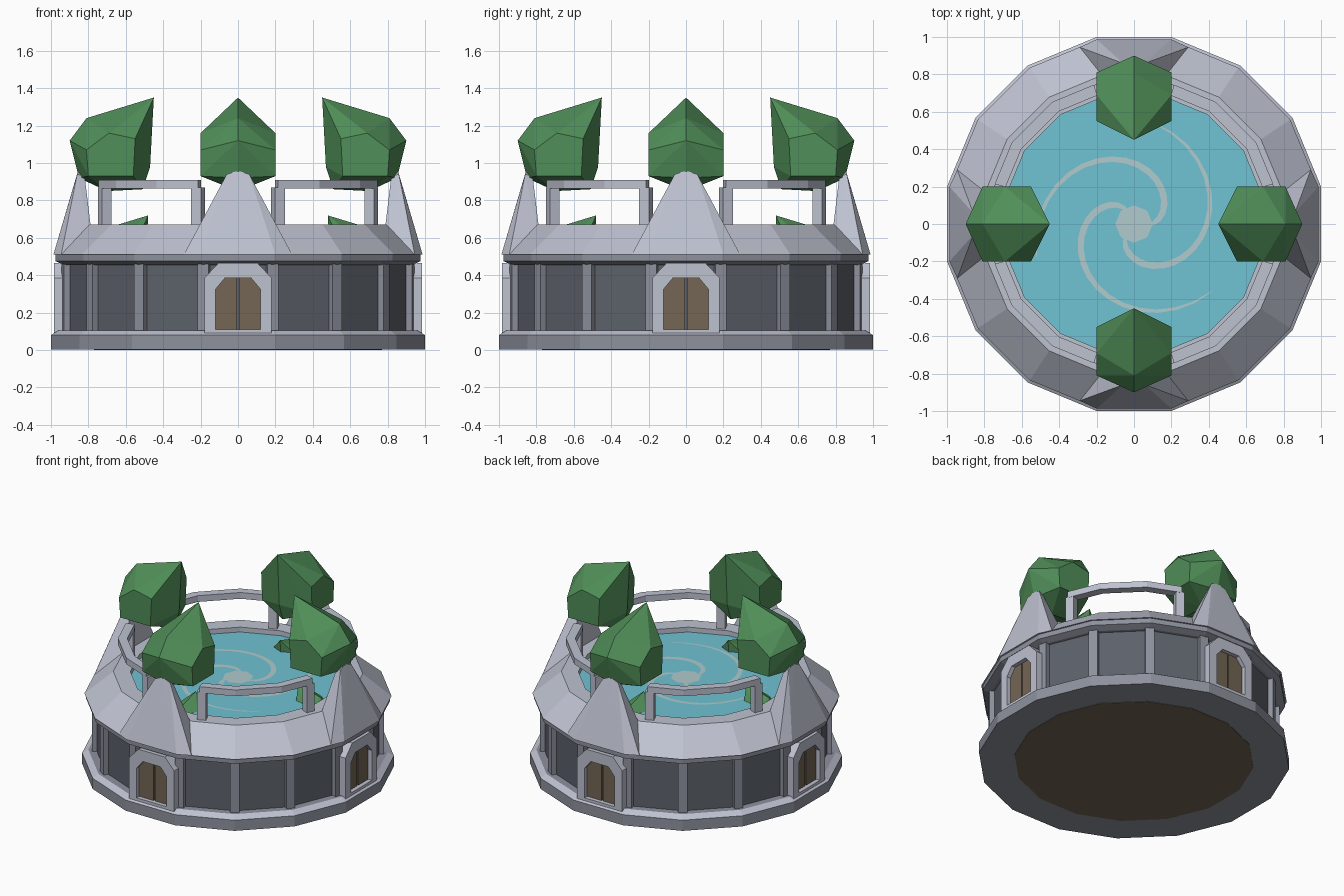
import bpy, bmesh
from math import sin, cos, tan, pi, radians
from mathutils import Matrix, Vector

if "Cube" in bpy.data.objects:
    bpy.data.objects.remove(bpy.data.objects["Cube"])

SIDES = 16
STEP = 2 * pi / SIDES


def material(name, r, g, b):
    col = [(c / 255 / 12.92 if c < 11 else ((c / 255 + .055) / 1.055) ** 2.4) for c in (r, g, b)] + [1]
    m = bpy.data.materials.new(name)
    m.use_nodes = True
    m.diffuse_color = col
    m.node_tree.nodes["Principled BSDF"].inputs["Base Color"].default_value = col
    return m


LIGHT = material("light_stone", 190, 194, 208)
MID = material("mid_stone", 142, 146, 158)
DARK = material("dark_wall", 92, 97, 106)
WOOD = material("brown_wood", 115, 102, 84)
WATER = material("water_blue", 112, 194, 212)
FOAM = material("pale_foam", 176, 203, 205)
LEAF = material("leaf_green", 80, 142, 88)


def finish(name, bm, *mats, turn=0.0):
    bmesh.ops.recalc_face_normals(bm, faces=bm.faces)
    bm.transform(Matrix.Rotation(turn, 4, 'Z'))
    me = bpy.data.meshes.new(name)
    bm.to_mesh(me)
    bm.free()
    for m in mats:
        me.materials.append(m)
    ob = bpy.data.objects.new(name, me)
    bpy.context.collection.objects.link(ob)
    return ob


def corner(apothem, k, z):
    """Corner k of the regular outline, flat sides facing the axes."""
    a = (k + .5) * STEP
    r = apothem / cos(STEP / 2)
    return Vector((r * cos(a), r * sin(a), z))


def lathe(name, profile, mats, rule=None):
    """Closed profile of (apothem, z) turned about z; rule picks a slot per strip."""
    bm = bmesh.new()
    rings = [[bm.verts.new(corner(a, k, z)) for k in range(SIDES)] for a, z in profile]
    for i, ring in enumerate(rings):
        nxt = rings[(i + 1) % len(rings)]
        for k in range(SIDES):
            j = (k + 1) % SIDES
            f = bm.faces.new((ring[k], ring[j], nxt[j], nxt[k]))
            f.material_index = rule(i) if rule else 0
    return finish(name, bm, *mats)


def disc(name, apothem, z0, z1, mat):
    bm = bmesh.new()
    low, top = [[bm.verts.new(corner(apothem, k, z)) for k in range(SIDES)] for z in (z0, z1)]
    bm.faces.new(low)
    bm.faces.new(top)
    for k in range(SIDES):
        j = (k + 1) % SIDES
        bm.faces.new((low[k], low[j], top[j], top[k]))
    return finish(name, bm, mat)


def hull(name, pts, mat, turn):
    bm = bmesh.new()
    for p in pts:
        bm.verts.new(p)
    res = bmesh.ops.convex_hull(bm, input=bm.verts)
    loose = {v for v in res["geom_interior"] + res["geom_unused"] if isinstance(v, bmesh.types.BMVert)}
    bmesh.ops.delete(bm, geom=list(loose), context='VERTS')
    return finish(name, bm, mat, turn=turn)


def box(name, centre, size, mat, turn):
    bm = bmesh.new()
    bmesh.ops.create_cube(bm, size=1, matrix=Matrix.Translation(centre) @ Matrix.Diagonal((*size, 1)))
    return finish(name, bm, mat, turn=turn)


# Base plinth, wall and roof ring
lathe("base_plinth", [(.70, .003), (1, .003), (1, .08), (.96, .105), (.70, .105)],
      (MID, LIGHT), lambda i: int(i == 2))
disc("floor_plate", .77, 0, .008, WOOD)
lathe("wall", [(.86, .10), (.91, .10), (.91, .47), (.86, .47)], (DARK,))
lathe("eave", [(.86, .45), (.93, .455), (.975, .475), (.975, .51), (.86, .51)], (MID,))
lathe("roof", [(.69, .51), (.985, .51), (.80, .67), (.69, .67)], (LIGHT,))
for k in range(SIDES):
    box(f"pilaster_{k}", (.925, 0, .285), (.06, .06, .37), MID, (k + .5) * STEP)

# Pool with a three-armed swirl
disc("water", .70, .60, .635, WATER)
bm = bmesh.new()
POOL = .638
bm.faces.new([bm.verts.new((.1 * cos(k * pi / 4), .1 * sin(k * pi / 4), POOL)) for k in range(8)])
for arm in range(3):
    prev = None
    for i in range(19):
        t = i / 18
        a = radians(-5 + 120 * arm + 204 * t)
        r = .08 + .47 * t ** .85
        w = .022 * (1 - t) ** .6 + .002
        pair = [bm.verts.new((q * cos(a), q * sin(a), POOL + .001)) for q in (r - w, r + w)]
        if prev:
            bm.faces.new((prev[0], prev[1], pair[1], pair[0]))
        prev = pair
for f in bm.faces:
    f.normal_update()
    if f.normal.z < 0:
        f.normal_flip()
finish("foam_swirl", bm, FOAM)


def arch(half, low, shoulder, top, chamfer, y):
    right = [(half, low), (half, shoulder), (half - chamfer, top)]
    return [(x, y, z) for x, z in right] + [(-x, y, z) for x, z in reversed(right)]


def door(tag, turn):
    loops = [arch(.18, .09, .385, .465, .075, y) for y in (-.985, -.89)]
    holes = [arch(.12, .11, .325, .385, .05, y) for y in (-.985, -.89)]
    bm = bmesh.new()
    rings = [[bm.verts.new(p) for p in ring] for ring in (loops[0], holes[0], holes[1], loops[1])]
    for i in range(4):
        a, b = rings[i], rings[(i + 1) % 4]
        for k in range(6):
            j = (k + 1) % 6
            bm.faces.new((a[k], a[j], b[j], b[k]))
    finish(f"door_frame_{tag}", bm, LIGHT, turn=turn)
    # two leaves with a dark gap
    for side, s in (("left", 1), ("right", -1)):
        outline = [(.005, .11), (.12, .11), (.12, .325), (.07, .385), (.005, .385)]
        hull(f"door_leaf_{side}_{tag}", [(s * x, y, z) for x, z in outline for y in (-.955, -.90)],
             WOOD, turn)


# Foliage crown: (radius from centre, sideways, height)
CROWN = [(.45, 0, 1.35), (.81, 0, 1.24), (.90, 0, 1.12), (.47, 0, .98), (.51, 0, .86),
         (.70, 0, .85), (.85, 0, .92)]
for s in (-.2, .2):
    CROWN += [(.55, s, 1.13), (.81, s, 1.07), (.80, s, .93), (.56, s, .93), (.69, s, 1.16)]

GABLE = []
for s in (-1, 1):
    GABLE += [(s * .29, -.945, .51), (s * .2, -.987, .51), (s * .2, -.78, .60),
              (s * .06, -.86, .94), (s * .05, -.82, .93)]
GABLE.append((0, -.855, .96))


def rail(tag, turn):
    """Faceted bar over one quarter, carried by two posts."""
    bm = bmesh.new()
    stops = [radians(a) for a in (16, 33.75, 56.25, 74)]
    rings = []
    for a in stops:
        off = (a + STEP / 2) % STEP - STEP / 2
        ring = []
        for ap, z in ((.71, .865), (.77, .865), (.77, .91), (.71, .91)):
            r = ap / cos(off)
            ring.append(bm.verts.new((r * cos(a), r * sin(a), z)))
        rings.append(ring)
    for a, b in zip(rings, rings[1:]):
        for k in range(4):
            j = (k + 1) % 4
            bm.faces.new((a[k], a[j], b[j], b[k]))
    bm.faces.new(rings[0])
    bm.faces.new(rings[-1])
    finish(f"rail_{tag}", bm, LIGHT, turn=turn)
    for n, (face, s) in enumerate(((1, -1), (3, 1))):
        box(f"rail_post_{tag}_{n}", (.74, s * .075, .765), (.056, .06, .21), LIGHT, turn + face * STEP)


# Four identical quarters
for q, tag in enumerate(("front", "left", "back", "right")):
    turn = q * pi / 2
    door(tag, turn)
    hull(f"gable_{tag}", GABLE, LIGHT, turn)
    hull(f"tree_crown_{tag}", [(t, -r, z) for r, t, z in CROWN], LEAF, turn)
    hull(f"bush_{tag}", [(t / 2, -.48 - (r - .45) / 2, .72 + (z - 1.35) / 2) for r, t, z in CROWN],
         LEAF, turn)
    rail(tag, turn)
